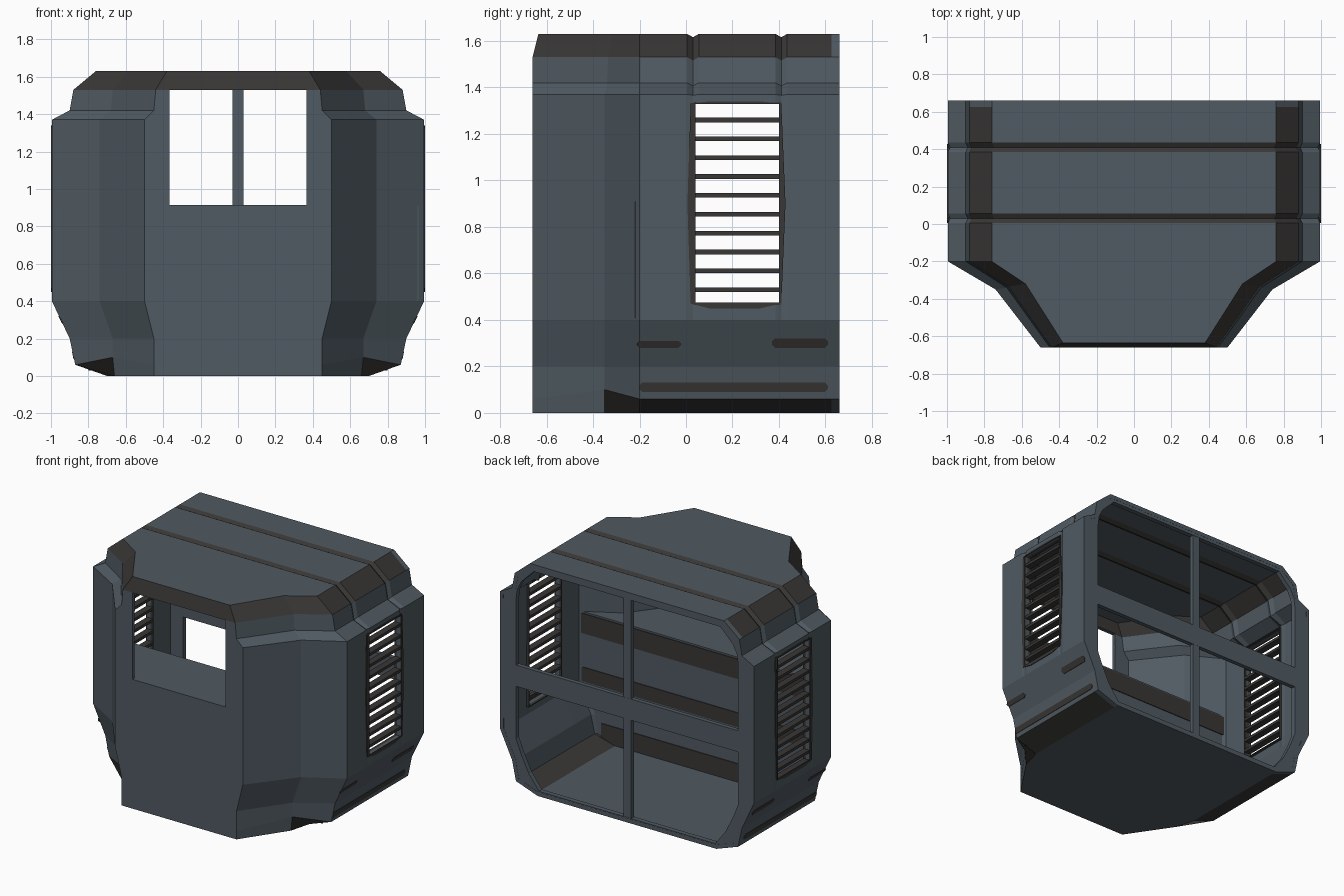
import bpy, bmesh
from mathutils import Vector

if "Cube" in bpy.data.objects:
    bpy.data.objects.remove(bpy.data.objects["Cube"])


def material(name, rgb):
    m = bpy.data.materials.new(name)
    m.diffuse_color = (*rgb, 1)
    m.use_nodes = True
    m.node_tree.nodes["Principled BSDF"].inputs["Base Color"].default_value = m.diffuse_color
    return m


BLUE = material("blue_grey_paint", (0.08, 0.103, 0.122))
DARK = material("worn_dark_metal", (0.040, 0.038, 0.036))


def make(name, bm, mats):
    bmesh.ops.recalc_face_normals(bm, faces=bm.faces)
    me = bpy.data.meshes.new(name)
    bm.to_mesh(me)
    bm.free()
    for m in mats:
        me.materials.append(m)
    ob = bpy.data.objects.new(name, me)
    bpy.context.collection.objects.link(ob)
    return ob


def prism(name, a, b, mat):
    """Solid between two matching loops of points."""
    bm = bmesh.new()
    va, vb = [bm.verts.new(p) for p in a], [bm.verts.new(p) for p in b]
    bm.faces.new(va)
    bm.faces.new(vb[::-1])
    for i in range(len(a)):
        j = (i + 1) % len(a)
        bm.faces.new((va[i], va[j], vb[j], vb[i]))
    return make(name, bm, [mat])


def ring_prism(name, outer, inner, offset, mat):
    """Flat frame between two loops, thickened by offset."""
    bm = bmesh.new()
    off = Vector(offset)
    L = [[bm.verts.new(Vector(p) + o) for p in loop]
         for o in (Vector(), off) for loop in (outer, inner)]
    n = len(outer)
    for i in range(n):
        j = (i + 1) % n
        for p, q in ((0, 1), (1, 3), (3, 2), (2, 0)):
            bm.faces.new((L[p][i], L[p][j], L[q][j], L[q][i]))
    return make(name, bm, [mat])


def box(name, x0, x1, y0, y1, z0, z1, mat):
    loop = [(x0, y0), (x1, y0), (x1, y1), (x0, y1)]
    return prism(name, [(x, y, z0) for x, y in loop], [(x, y, z1) for x, y in loop], mat)


def mirrored(pts):
    """Right-hand column of points closed by its mirror image."""
    return pts + [(-p[0],) + tuple(p[1:]) for p in reversed(pts)]


# Cross-section of the hull (x, z) on the right side, bottom to top
SIDE = [(0.70, 0), (0.87, 0.06), (0.90, 0.20), (0.995, 0.40),
        (0.995, 1.37), (0.90, 1.42), (0.88, 1.53), (0.76, 1.63)]


def column(y, groove=False):
    out = []
    for k, (x, z) in enumerate(SIDE):
        if groove and k >= 4:
            x -= 0.012
            z -= 0.004 if k == 4 else 0.014
        out.append((x, y, z))
    return out


MID = [(0.66, -0.35, 0), (0.67, -0.35, 0.10), (0.67, -0.35, 0.20), (0.74, -0.35, 0.40),
       (0.74, -0.35, 1.37), (0.68, -0.34, 1.42), (0.67, -0.335, 1.53), (0.58, -0.32, 1.63)]
FRONT = [(x, y, z) for x, y, z in zip(
    (0.45, 0.45, 0.45, 0.50, 0.50, 0.45, 0.44, 0.38),
    (-0.66,) * 7 + (-0.635,),
    (0, 0.06, 0.20, 0.40, 1.37, 1.42, 1.53, 1.63))]

# Hull shell: loft of cross-sections from back to front
cols, groove_spans = [column(0.66), column(0.625)], set()
for g in (0.41, 0.03):
    groove_spans |= {len(cols), len(cols) + 1}
    cols += [column(g + 0.025), column(g, True), column(g - 0.025)]
cols += [column(-0.2), MID, FRONT]
bm = bmesh.new()
rings = [[bm.verts.new(p) for p in mirrored(c)] for c in cols]
N = len(rings[0])
last = len(rings) - 2
for s in range(len(rings) - 1):
    for k in range(N):
        j = (k + 1) % N
        f = bm.faces.new((rings[s][k], rings[s][j], rings[s + 1][j], rings[s + 1][k]))
        rim = k in (6, 8) and s > 0
        skirt = k in (0, 14) and 0 < s < last
        roof_groove = k == 7 and s in groove_spans
        f.material_index = int(rim or skirt or roof_groove)
for k in range(7):                                   # front wall
    r = rings[-1]
    f = bm.faces.new((r[k], r[k + 1], r[N - 2 - k], r[N - 1 - k]))
    f.material_index = int(k == 6)
hull = make("cabin_hull", bm, [BLUE, DARK])

# Wall thickness, then cut the front window and side vent openings
sol = hull.modifiers.new("thickness", 'SOLIDIFY')
sol.thickness, sol.offset = 0.03, -1
cutters = [box("window_cutter", -0.365, 0.365, -0.8, -0.55, 0.915, 1.528, BLUE)]
for s in (-1, 1):
    a, b = sorted((0.93 * s, 1.1 * s))
    cutters.append(box("vent_cutter", a, b, 0.04, 0.40, 0.47, 1.33, BLUE))
for c in cutters:
    c.hide_render = True
    m = hull.modifiers.new("cut", 'BOOLEAN')
    m.operation, m.solver, m.object = 'DIFFERENCE', 'EXACT', c
bpy.context.view_layer.objects.active = hull
for m in list(hull.modifiers):
    bpy.ops.object.modifier_apply(modifier=m.name)
for c in cutters:
    bpy.data.objects.remove(c)

# Back frame with cross bars
OPEN = [(0.69, 0.035), (0.77, 0.14), (0.83, 0.26), (0.87, 0.36),
        (0.87, 1.35), (0.86, 1.42), (0.83, 1.48), (0.73, 1.58)]
outer = mirrored([(x * 0.99, 0.659, 0.8 + (z - 0.8) * 0.99) for x, z in SIDE])
inner = mirrored([(x, 0.659, z) for x, z in OPEN])
ring_prism("back_frame", outer, inner, (0, -0.034, 0), BLUE)
box("back_upright", -0.03, 0.03, 0.625, 0.657, 0.03, 1.59, BLUE)
box("back_crossbar", -0.88, 0.88, 0.627, 0.658, 0.73, 0.88, BLUE)

# Inner console: upright panel, top shelf and dark bands
panel = mirrored([(0.68, 0.02), (0.84, 0.08), (0.87, 0.21), (0.965, 0.41), (0.965, 0.91)])
prism("console_panel", [(x, -0.20, z) for x, z in panel],
      [(x, -0.22, z) for x, z in panel], BLUE)
shelf = mirrored([(0.965, -0.2), (0.715, -0.335), (0.48, -0.64)])
prism("console_shelf", [(x, y, 0.895) for x, y in shelf],
      [(x, y, 0.912) for x, y in shelf], BLUE)
for z0, z1, w in ((0.03, 0.16, 0.80), (0.42, 0.52, 0.96), (0.76, 0.90, 0.96)):
    box("console_band", -w, w, -0.201, -0.194, z0, z1, DARK)


def side_x(z):
    for (x0, z0), (x1, z1) in zip(SIDE, SIDE[1:]):
        if z0 <= z <= z1:
            return x0 + (x1 - x0) * (z - z0) / (z1 - z0)


# Side vents and worn strips, on both sides
VENT_OUT = [(0.02, 0.47), (0.10, 0.45), (0.32, 0.45), (0.41, 0.47),
            (0.428, 0.90), (0.41, 1.33), (0.32, 1.34), (0.10, 1.34), (0.02, 1.33), (0.006, 0.90)]
VENT_IN = [(0.04, 0.475), (0.12, 0.475), (0.32, 0.475), (0.40, 0.475),
           (0.40, 0.90), (0.40, 1.328), (0.32, 1.328), (0.12, 1.328), (0.04, 1.328), (0.04, 0.90)]
STRIPS = [(-0.21, -0.02, 0.28, 0.31), (0.37, 0.61, 0.28, 0.32), (-0.20, 0.61, 0.09, 0.13)]
for s, side in ((-1, "left"), (1, "right")):
    ring_prism(side + "_vent_frame", [(s, y, z) for y, z in VENT_OUT],
               [(s, y, z) for y, z in VENT_IN], (-0.007 * s, 0, 0), DARK)
    liner = [(0.04, 0.47), (0.40, 0.47), (0.40, 1.33), (0.04, 1.33)]
    ring_prism(side + "_vent_liner",
               [(0.996 * s, y + (0.006 if y > 0.2 else -0.006), z + (0.006 if z > 1 else -0.006))
                for y, z in liner],
               [(0.996 * s, y, z) for y, z in liner], (-0.05 * s, 0, 0), DARK)
    for i in range(10):
        z = 0.53 + 0.0811 * i
        a, b = sorted((0.945 * s, 0.993 * s))
        box(side + "_vent_slat", a, b, 0.038, 0.402, z - 0.01, z + 0.01, DARK)
    for y0, y1, z0, z1 in STRIPS:
        c = 0.012
        loop = [(y0, z0 + c), (y0 + c, z0), (y1 - c, z0), (y1, z0 + c),
                (y1, z1 - c), (y1 - c, z1), (y0 + c, z1), (y0, z1 - c)]
        prism(side + "_worn_strip", [(s * (side_x(z) + 0.003), y, z) for y, z in loop],
              [(s * (side_x(z) - 0.004), y, z) for y, z in loop], DARK)
